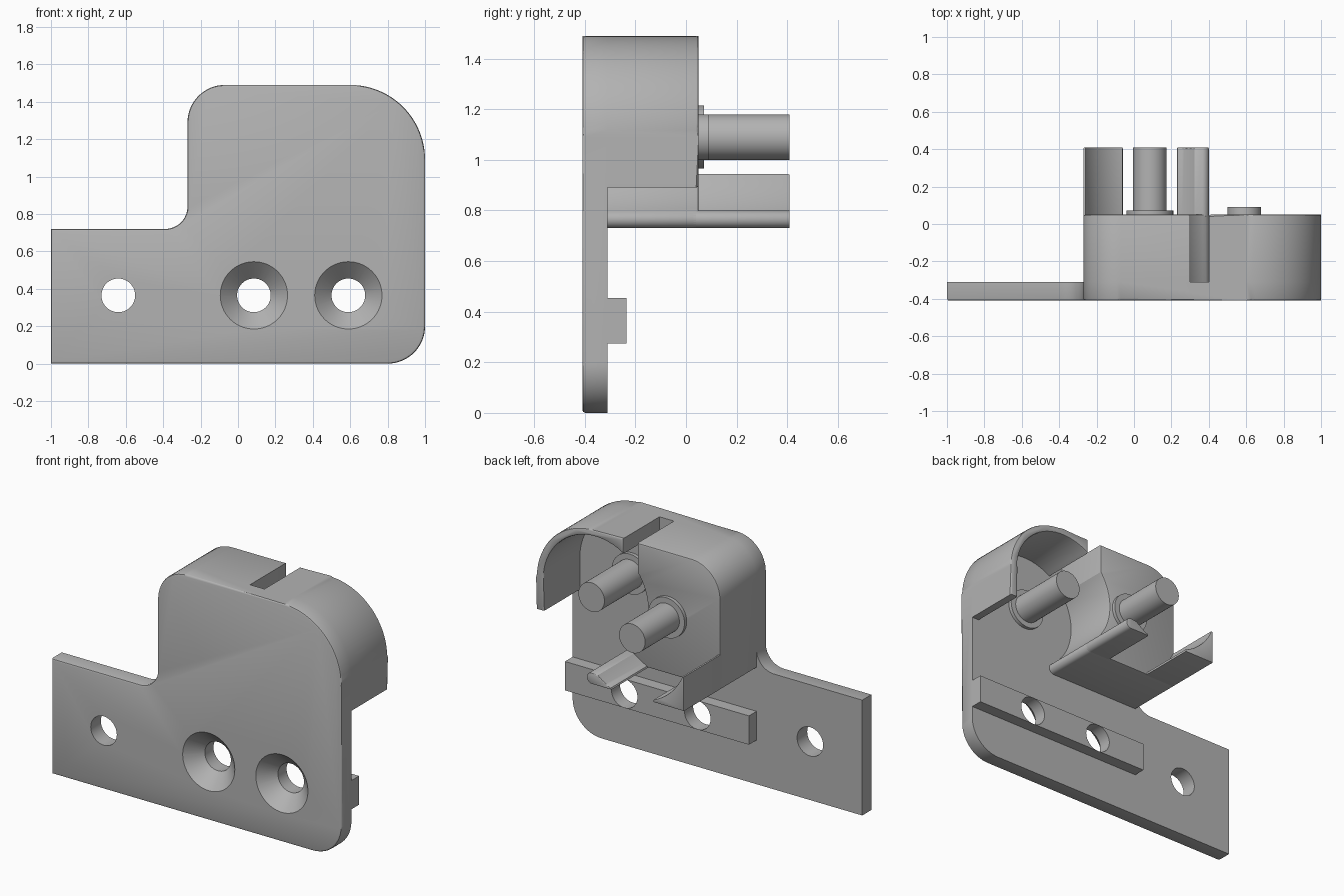
import bpy, bmesh
from math import sin, cos, radians
from mathutils import Matrix

cube = bpy.data.objects.get("Cube")
if cube:
    bpy.data.objects.remove(cube, do_unlink=True)

grey = bpy.data.materials.new("plain_grey")
grey.use_nodes = True
grey.diffuse_color = (0.45, 0.45, 0.45, 1)
grey.node_tree.nodes["Principled BSDF"].inputs["Base Color"].default_value = (0.45, 0.45, 0.45, 1)

# Shared layout: layers in depth, and the two pin axes
FRONT, PLATE_BACK, BLOCK_BACK, END = -0.41, -0.31, 0.05, 0.41
AX1, AX2, AXZ = 0.085, 0.59, 1.09
HOLE_Z = 0.365


def arc(cx, cz, r, a0, a1, n=16):
    """Points on an arc, angles in degrees."""
    angles = [radians(a0 + (a1 - a0) * i / n) for i in range(n + 1)]
    return [(cx + r * cos(a), cz + r * sin(a)) for a in angles]


def finish(bm, name):
    bmesh.ops.recalc_face_normals(bm, faces=bm.faces)
    mesh = bpy.data.meshes.new(name)
    bm.to_mesh(mesh)
    bm.free()
    mesh.materials.append(grey)
    ob = bpy.data.objects.new(name, mesh)
    bpy.context.collection.objects.link(ob)
    return ob


def smooth(ob):
    bpy.ops.object.select_all(action='DESELECT')
    bpy.context.view_layer.objects.active = ob
    ob.select_set(True)
    bpy.ops.object.shade_smooth_by_angle(angle=radians(30))


def prism(name, outline, y0, y1, round_y=None, width=0.01):
    """Extrude an x-z outline along y, rounding the rim at round_y."""
    bm = bmesh.new()
    face = bm.faces.new([bm.verts.new((x, y0, z)) for x, z in outline])
    out = bmesh.ops.extrude_face_region(bm, geom=[face])
    for v in out["geom"]:
        if isinstance(v, bmesh.types.BMVert):
            v.co.y = y1
    if round_y is not None:
        rim = [e for e in bm.edges if all(abs(v.co.y - round_y) < 1e-5 for v in e.verts)]
        bmesh.ops.bevel(bm, geom=rim, offset=width, segments=2, profile=0.5,
                        affect='EDGES', clamp_overlap=True)
    return finish(bm, name)


def rod(name, x, z, y0, y1, r0, r1):
    """Round bar or cone along y."""
    bm = bmesh.new()
    bmesh.ops.create_cone(bm, cap_ends=True, segments=64, radius1=r0, radius2=r1, depth=y1 - y0,
                          matrix=Matrix.Translation((x, (y0 + y1) / 2, z)) @ Matrix.Rotation(radians(-90), 4, 'X'))
    return finish(bm, name)


def cut(ob, cutter):
    mod = ob.modifiers.new("cut", 'BOOLEAN')
    mod.operation, mod.solver, mod.object = 'DIFFERENCE', 'EXACT', cutter
    bpy.context.view_layer.objects.active = ob
    bpy.ops.object.modifier_apply(modifier=mod.name)


# Mounting plate
plate = prism("mounting_plate",
              [(-1, 0)] + arc(0.8, 0.2, 0.2, -90, 0) + arc(0.6, AXZ, 0.4, 0, 90, 24)
              + arc(-0.07, 1.29, 0.2, 90, 180) + arc(-0.39, 0.84, 0.12, 0, -90) + [(-1, 0.72)],
              FRONT, PLATE_BACK, FRONT, 0.012)

# Raised rail behind the screw holes
rail = prism("back_rail", [(-0.27, 0.275), (1, 0.275), (1, 0.455), (-0.27, 0.455)],
             PLATE_BACK, -0.235)

# Screw holes and countersinks
for x in (-0.64, AX1, AX2):
    cutters = [rod("hole_cutter", x, HOLE_Z, -0.6, 0, 0.09, 0.09)]
    if x > 0:
        cutters.append(rod("countersink_cutter", x, HOLE_Z, FRONT - 0.01, FRONT + 0.09, 0.19, 0.09))
    for c in cutters:
        cut(plate, c)
    if x > 0:
        cut(rail, cutters[0])
    for c in cutters:
        bpy.data.objects.remove(c, do_unlink=True)

# Solid block with a hollowed side
block = prism("main_block",
              [(-0.27, 0.73)] + arc(0.365, 0.765, 0.035, -90, 55, 10)
              + arc(AX2, AXZ, 0.36, 235, 143.7, 28) + [(0.3, 1.49)]
              + arc(-0.07, 1.29, 0.2, 90, 180),
              PLATE_BACK, BLOCK_BACK, BLOCK_BACK)

# Curved guard wall around the second pin
wall = prism("guard_wall",
             [(0.4, 1.49)] + arc(0.6, AXZ, 0.4, 90, 0, 24) + [(1, 0.89), (0.95, 0.89)]
             + arc(AX2, AXZ, 0.36, 0, 121.9, 32),
             PLATE_BACK, BLOCK_BACK, BLOCK_BACK)

# Two prongs hugging the first pin
corner_prong = prism("corner_prong",
                     [(-0.27, 0.73), (-0.06, 0.73)] + arc(AX1, AXZ, 0.375, 247, 203) + [(-0.27, 0.943)],
                     0.03, END, END)
lip_prong = prism("lip_prong",
                  [(0.23, 0.73)] + arc(AX1, AXZ, 0.38, 293, 309, 8)
                  + arc(0.365, 0.765, 0.035, 90, -90, 12),
                  0.03, END, END, 0.006)

# Pins with base collars
pins = []
for label, x, base, tip in (("first", AX1, BLOCK_BACK, END), ("second", AX2, PLATE_BACK, 0.09)):
    pins.append(rod(label + "_pin", x, AXZ, base, tip, 0.09, 0.09))
    pins.append(rod(label + "_pin_collar", x, AXZ, base, base + 0.022, 0.125, 0.125))

for ob in [plate, rail, block, wall, corner_prong, lip_prong] + pins:
    smooth(ob)
